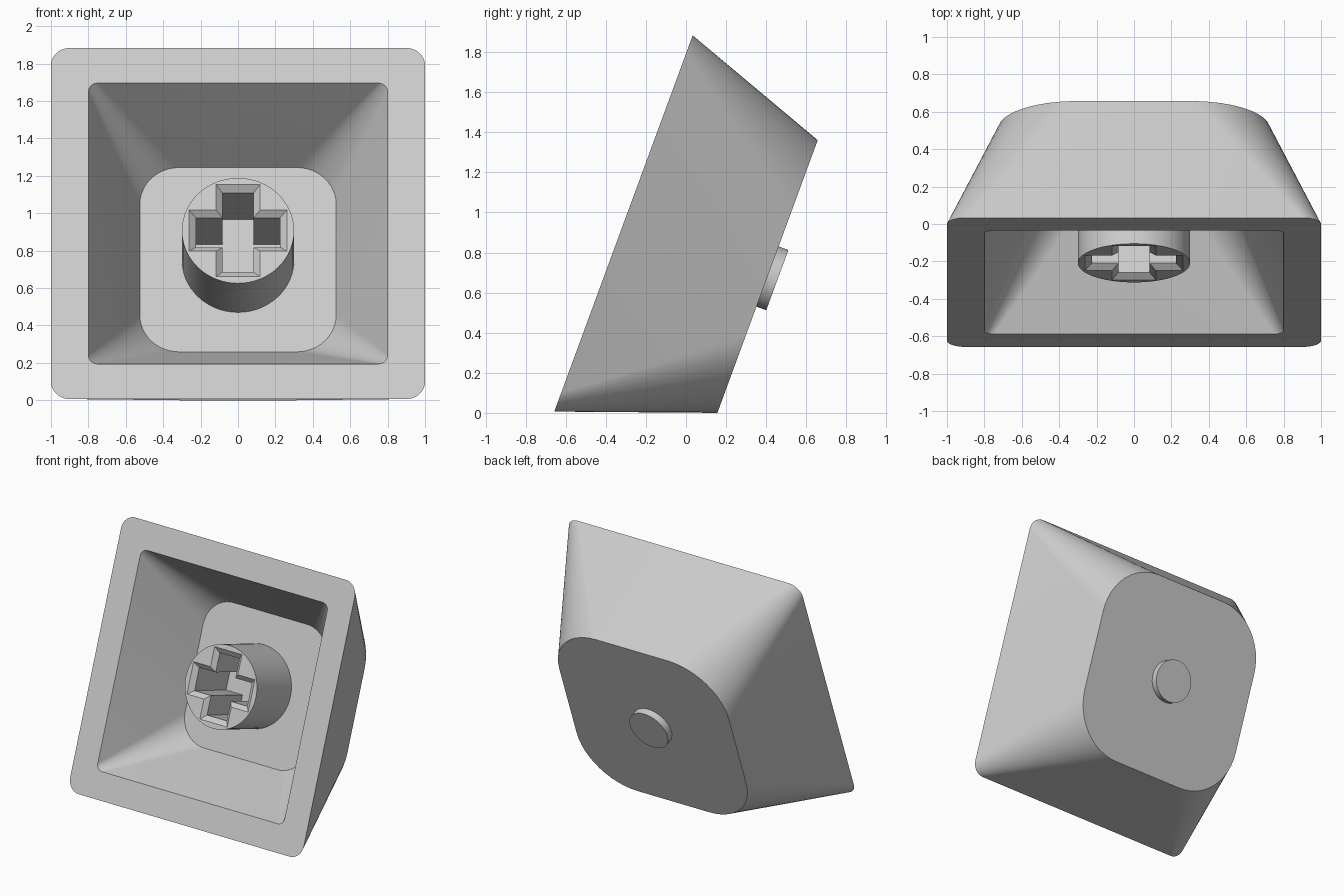
import bpy, bmesh
from math import radians, sin, cos, pi
from mathutils import Matrix

if "Cube" in bpy.data.objects:
    bpy.data.objects.remove(bpy.data.objects["Cube"], do_unlink=True)

# Cap frame: local z points out of the opening, z = 0 is the rim plane
PLACE = Matrix.Translation((0, -0.312, 0.945)) @ Matrix.Rotation(radians(69.8), 4, 'X')
BACK, FLOOR, STEM_TOP, SOCKET = -0.766, -0.56, -0.11, -0.55

grey = bpy.data.materials.new("light grey plastic")
grey.use_nodes = True
colour = (0.6, 0.6, 0.6, 1)
grey.diffuse_color = colour
grey.node_tree.nodes["Principled BSDF"].inputs["Base Color"].default_value = colour


def rounded_square(half, radius, steps=12):
    pts = []
    for q in range(4):
        for i in range(steps + 1):
            a = q * pi / 2 + i * pi / 2 / steps
            sx, sy = (1, -1, -1, 1)[q], (1, 1, -1, -1)[q]
            pts.append((sx * (half - radius) + radius * cos(a),
                        sy * (half - radius) + radius * sin(a)))
    return pts


def circle(radius, count=64):
    return [(radius * cos(2 * pi * i / count), radius * sin(2 * pi * i / count))
            for i in range(count)]


def cross(reach, arm):
    pts = []
    for q in range(4):
        c, s = round(cos(q * pi / 2)), round(sin(q * pi / 2))
        for x, y in ((reach, -arm), (reach, arm), (arm, arm)):
            pts.append((c * x - s * y, s * x + c * y))
    return pts


def ring(bm, pts, z):
    return [bm.verts.new((x, y, z)) for x, y in pts]


def bridge(bm, a, b):
    for i in range(len(a)):
        j = (i + 1) % len(a)
        bm.faces.new((a[i], a[j], b[j], b[i]))


def loop_edges(bm, loop):
    return [bm.edges.get((v, loop[(i + 1) % len(loop)])) for i, v in enumerate(loop)]


def finish(bm, name):
    bmesh.ops.recalc_face_normals(bm, faces=bm.faces[:])
    mesh = bpy.data.meshes.new(name)
    bm.to_mesh(mesh)
    bm.free()
    mesh.materials.append(grey)
    obj = bpy.data.objects.new(name, mesh)
    bpy.context.collection.objects.link(obj)
    obj.matrix_world = PLACE
    bpy.ops.object.select_all(action='DESELECT')
    obj.select_set(True)
    bpy.context.view_layer.objects.active = obj
    bpy.ops.object.shade_smooth_by_angle(angle=radians(30))


# Hollow tapered shell
bm = bmesh.new()
rings = [ring(bm, rounded_square(half, radius), z) for half, radius, z in (
    (0.725, 0.42, BACK), (1.0, 0.1, 0), (0.8, 0.05, 0), (0.525, 0.21, FLOOR))]
for a, b in zip(rings, rings[1:]):
    bridge(bm, a, b)
bm.faces.new(rings[0])
bm.faces.new(rings[-1])
finish(bm, "cap_shell")

# Stem with a chamfered cross socket
bm = bmesh.new()
base = ring(bm, circle(0.3), FLOOR - 0.02)
top = ring(bm, circle(0.3), STEM_TOP)
lip = ring(bm, cross(0.262, 0.117), STEM_TOP)
throat = ring(bm, cross(0.225, 0.084), STEM_TOP - 0.03)
bottom = ring(bm, cross(0.225, 0.084), SOCKET)
for a, b in ((base, top), (lip, throat), (throat, bottom)):
    bridge(bm, a, b)
bm.faces.new(base)
bm.faces.new(bottom)
bmesh.ops.triangle_fill(bm, edges=loop_edges(bm, top) + loop_edges(bm, lip),
                        use_beauty=True, normal=(0, 0, 1))
finish(bm, "stem")

# Small round nub on the outer face
bm = bmesh.new()
inner = ring(bm, circle(0.16), BACK + 0.02)
outer = ring(bm, circle(0.16), BACK - 0.052)
bridge(bm, inner, outer)
bm.faces.new(inner)
bm.faces.new(outer)
finish(bm, "nub")
